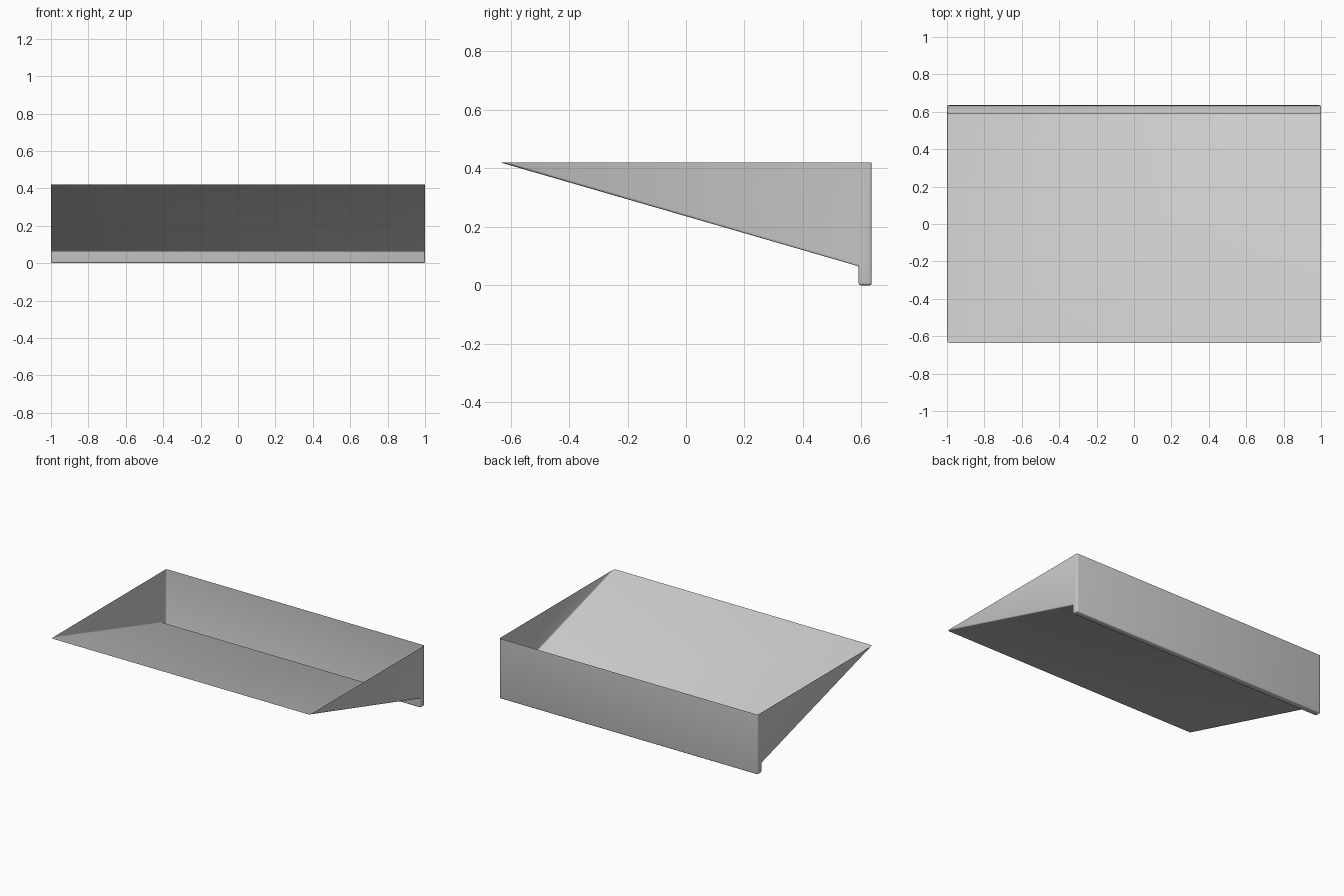
import bpy, bmesh

if "Cube" in bpy.data.objects:
    bpy.data.objects.remove(bpy.data.objects["Cube"])

# Side profile (y, z): sloped floor, narrow trough, upright back wall
profile = [(-0.635, 0.42), (0.59, 0.065), (0.59, 0.0), (0.635, 0.0), (0.635, 0.42)]

bm = bmesh.new()
left = bm.faces.new([bm.verts.new((-1, y, z)) for y, z in profile])
ext = bmesh.ops.extrude_face_region(bm, geom=[left], use_keep_orig=True)
new_verts = [v for v in ext["geom"] if isinstance(v, bmesh.types.BMVert)]
bmesh.ops.translate(bm, verts=new_verts, vec=(2, 0, 0))
bmesh.ops.recalc_face_normals(bm, faces=bm.faces)

# Open the top of the tray
bm.normal_update()
top = [f for f in bm.faces if f.normal.z > 0.99]
bmesh.ops.delete(bm, geom=top, context='FACES_ONLY')
bmesh.ops.delete(bm, geom=[e for e in bm.edges if not e.link_faces], context='EDGES')

# Round the folded edges
folds = [e for e in bm.edges if len(e.link_faces) == 2]
bmesh.ops.bevel(bm, geom=folds, offset=0.008, offset_type='OFFSET',
                segments=3, profile=0.5, affect='EDGES', clamp_overlap=True)

mesh = bpy.data.meshes.new("sloped_tray")
bm.to_mesh(mesh)
bm.free()
tray = bpy.data.objects.new("sloped_tray", mesh)
bpy.context.collection.objects.link(tray)
bpy.context.view_layer.objects.active = tray
tray.select_set(True)
bpy.ops.object.shade_smooth_by_angle(angle=0.6)
